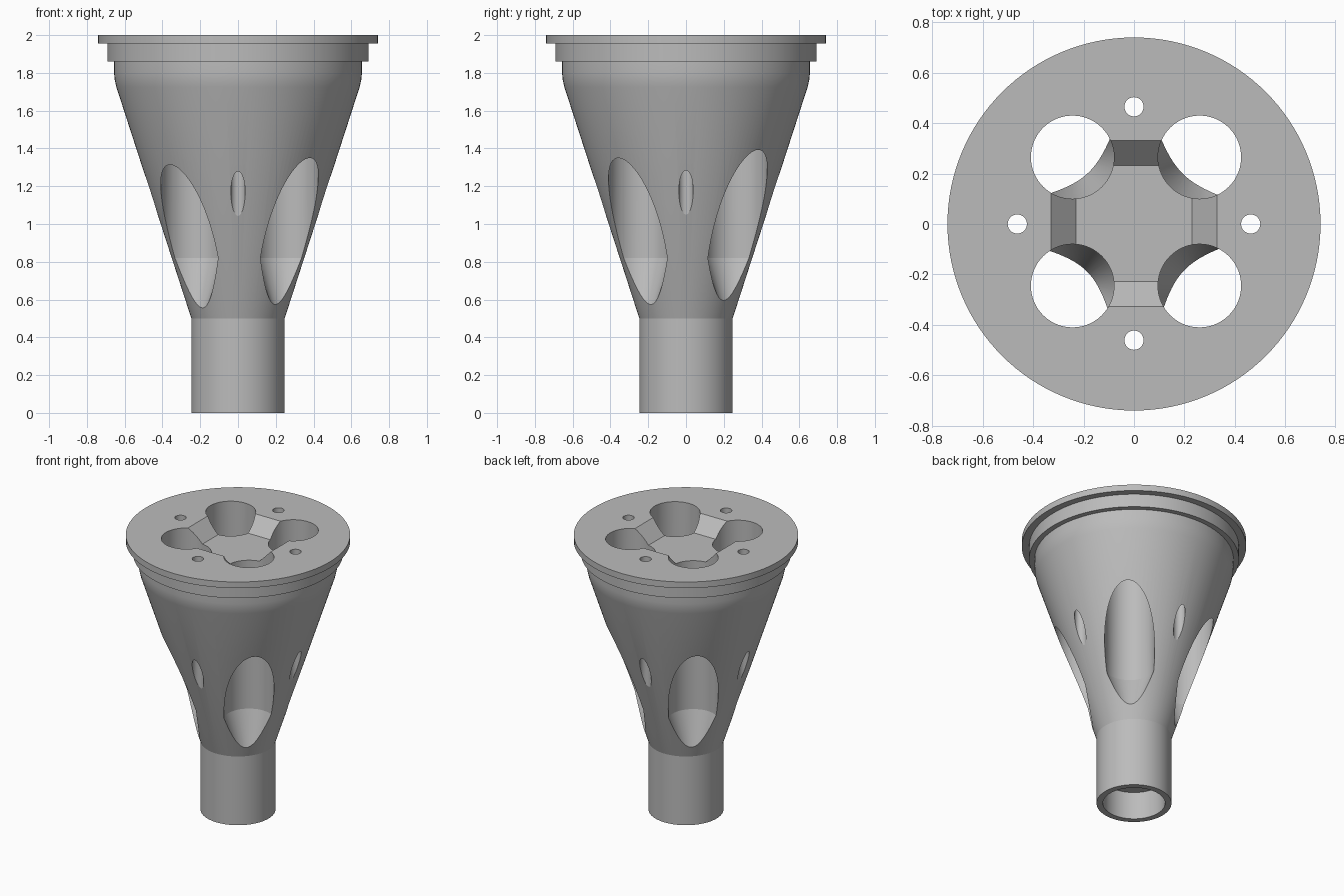
import bpy
import bmesh
from math import cos, sin, pi, radians

if "Cube" in bpy.data.objects:
    bpy.data.objects.remove(bpy.data.objects["Cube"], do_unlink=True)

GRAY = (0.5, 0.5, 0.5, 1)
mat = bpy.data.materials.new("plain gray")
mat.use_nodes = True
mat.diffuse_color = GRAY
mat.node_tree.nodes["Principled BSDF"].inputs["Base Color"].default_value = GRAY


def turned(name, profile, segments, center=(0, 0)):
    """Closed solid turned around a vertical axis from (radius, height) points."""
    bm = bmesh.new()
    rings = []
    for r, z in profile:
        count = segments if r > 0 else 1
        rings.append([bm.verts.new((center[0] + r * cos(2 * pi * i / segments),
                                    center[1] + r * sin(2 * pi * i / segments), z))
                      for i in range(count)])
    for low, high in zip(rings, rings[1:]):
        for i in range(segments):
            j = (i + 1) % segments
            if len(low) == 1:
                bm.faces.new((low[0], high[j], high[i]))
            else:
                bm.faces.new((low[i], low[j], high[j], high[i]))
    for ring in (rings[0], rings[-1]):
        if len(ring) > 1:
            bm.faces.new(ring)
    return finish(name, bm)


def finish(name, bm):
    bmesh.ops.recalc_face_normals(bm, faces=bm.faces)
    mesh = bpy.data.meshes.new(name)
    bm.to_mesh(mesh)
    bm.free()
    mesh.materials.append(mat)
    obj = bpy.data.objects.new(name, mesh)
    bpy.context.collection.objects.link(obj)
    return obj


# Flared body with stepped rim
body = turned("flared_body", [
    (0.247, 0), (0.247, 0.5), (0.644, 1.725), (0.653, 1.765), (0.656, 1.80),
    (0.656, 1.86), (0.692, 1.86), (0.692, 1.955), (0.74, 1.955), (0.74, 2)], 128)

# Blind socket in the bottom of the stem
cutters = [turned("stem_socket_cutter", [(0.205, -0.1), (0.205, 0.2)], 96)]

# Large bores with conical ends, grouped slightly off centre
for sx in (-1, 1):
    for sy in (-1, 1):
        cutters.append(turned("bore_cutter", [(0, 0.304), (0.165, 0.82), (0.165, 2.1)],
                              72, (0.008 + 0.252 * sx, 0.01 + 0.255 * sy)))

# Small bores
for x, y in ((0, 0.465), (0, -0.461), (-0.463, 0), (0.463, 0)):
    cutters.append(turned("small_bore_cutter", [(0.038, 0.8), (0.038, 2.1)], 40, (x, y)))

# Square pocket with sloped walls
bm = bmesh.new()
bmesh.ops.create_cube(bm, size=2)
for v in bm.verts:
    top = v.co.z > 0
    half = 0.38 if top else 0.23
    v.co = (half * v.co.x, half * v.co.y + 0.002, 2.05 if top else 1.9)
cutters.append(finish("pocket_cutter", bm))

# Cut the openings
for cutter in cutters:
    mod = body.modifiers.new("cut", "BOOLEAN")
    mod.operation = "DIFFERENCE"
    mod.solver = "EXACT"
    mod.object = cutter

bpy.context.view_layer.update()
evaluated = body.evaluated_get(bpy.context.evaluated_depsgraph_get())
result = bpy.data.meshes.new_from_object(evaluated)
body.modifiers.clear()
body.data = result
body.data.materials.clear()
body.data.materials.append(mat)
for poly in body.data.polygons:
    poly.material_index = 0
for cutter in cutters:
    bpy.data.objects.remove(cutter, do_unlink=True)

bpy.ops.object.select_all(action="DESELECT")
body.select_set(True)
bpy.context.view_layer.objects.active = body
bpy.ops.object.shade_smooth_by_angle(angle=radians(14))
